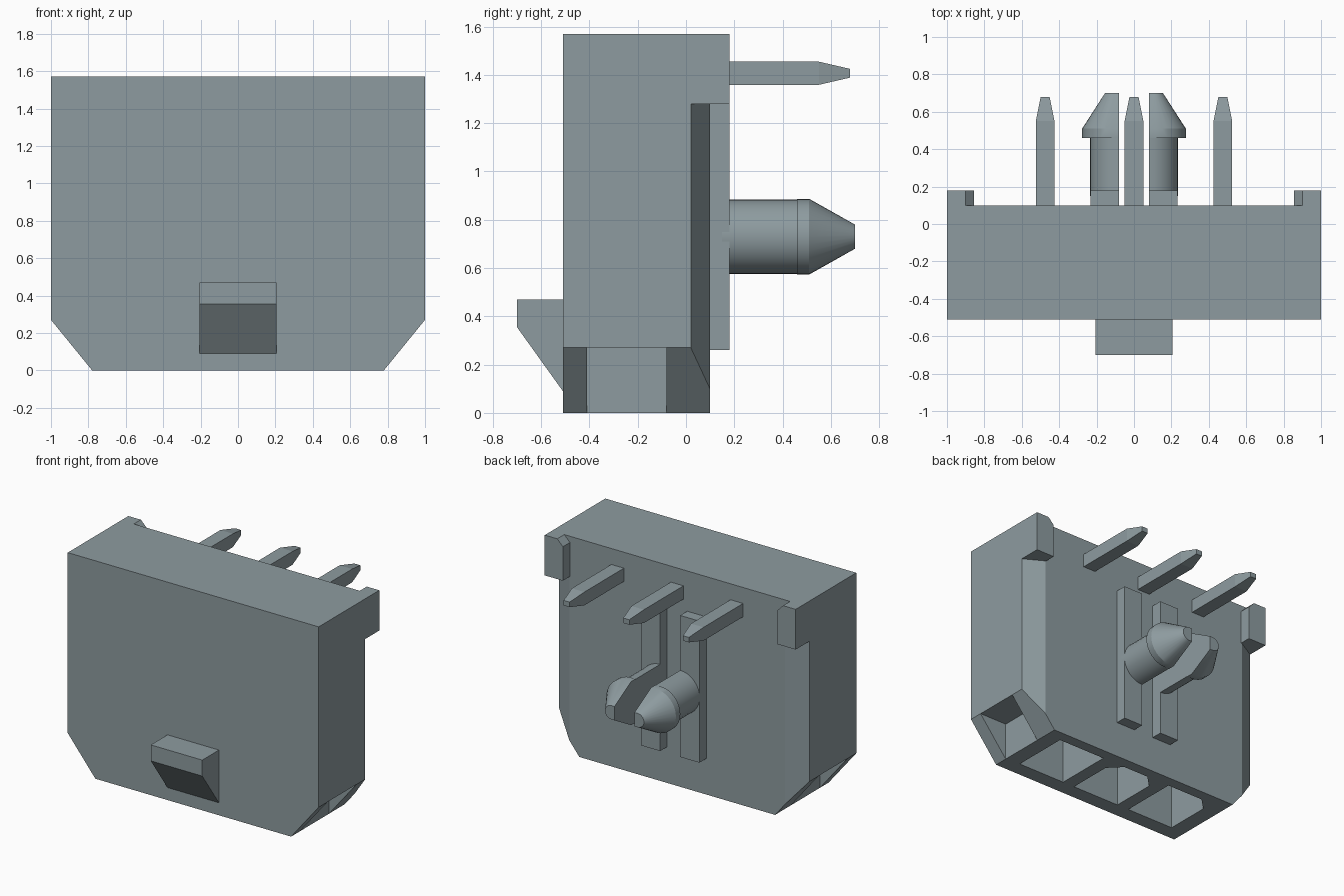
import bpy
import bmesh
import math

cube = bpy.data.objects.get("Cube")
if cube:
    bpy.data.objects.remove(cube, do_unlink=True)

COLOUR = (0.27, 0.33, 0.35, 1.0)
grey = bpy.data.materials.new("blue grey plastic")
grey.use_nodes = True
grey.diffuse_color = COLOUR
grey.node_tree.nodes["Principled BSDF"].inputs["Base Color"].default_value = COLOUR


def loft(name, rings, smooth=False):
    """Skin a stack of equal-length rings and cap both ends."""
    bm = bmesh.new()
    loops = [[bm.verts.new(p) for p in ring] for ring in rings]
    n = len(loops[0])
    for a, b in zip(loops, loops[1:]):
        for i in range(n):
            j = (i + 1) % n
            bm.faces.new((a[i], a[j], b[j], b[i]))
    bm.faces.new(loops[0])
    bm.faces.new(loops[-1])
    bmesh.ops.recalc_face_normals(bm, faces=bm.faces)
    mesh = bpy.data.meshes.new(name)
    bm.to_mesh(mesh)
    bm.free()
    mesh.materials.append(grey)
    obj = bpy.data.objects.new(name, mesh)
    bpy.context.collection.objects.link(obj)
    if smooth:
        bpy.ops.object.select_all(action="DESELECT")
        obj.select_set(True)
        bpy.context.view_layer.objects.active = obj
        bpy.ops.object.shade_smooth_by_angle(angle=math.radians(30))
    return obj


def prism(name, points, axis, lo, hi):
    """Extrude a 2D outline along one axis."""
    def place(p, d):
        q = list(p)
        q.insert("xyz".index(axis), d)
        return q
    return loft(name, [[place(p, d) for p in points] for d in (lo, hi)])


def rect(x0, x1, y0, y1):
    return [(x0, y0), (x1, y0), (x1, y1), (x0, y1)]


def cut(target, cutter):
    cutter.hide_render = True
    mod = target.modifiers.new("cut", "BOOLEAN")
    mod.operation = "DIFFERENCE"
    mod.solver = "EXACT"
    mod.object = cutter
    bpy.context.view_layer.objects.active = target
    bpy.ops.object.modifier_apply(modifier=mod.name)
    bpy.data.objects.remove(cutter, do_unlink=True)


FRONT, BACK, TOP = -0.51, 0.10, 1.57
SIDES = ((1, "left"), (-1, "right"))

# Housing with sloped lower corners
half = [(0.78, 0), (1, 0.27), (1, TOP)]
outline = half + [(-x, z) for x, z in reversed(half)]
housing = prism("housing", outline, "y", FRONT, BACK)

for s, side in SIDES:
    # Back edge chamfer below the corner foot
    wedge = [(s * 1.035, 0), (s * 0.825, 0.12), (s * 1.035, 0.12)]
    cut(housing, prism("edge_cutter", wedge, "z", -0.1, 1.28))
    # Notch in the sloped corner
    notch = rect(s * 0.78, s * 1.1, -0.41, -0.08)
    cut(housing, prism("notch_cutter", notch, "z", -0.1, 0.27))

# Three contact cavities, some with clipped back corners
W, Y0, Y1, C = 0.19, -0.40, 0.02, 0.09
for x, clip_left, clip_right in ((0.475, 0, 0), (0, C, C), (-0.475, 0, C)):
    shape = [(x - W, Y0), (x + W, Y0)]
    shape += [(x + W, Y1 - clip_left), (x + W - clip_left, Y1)] if clip_left else [(x + W, Y1)]
    shape += [(x - W + clip_right, Y1), (x - W, Y1 - clip_right)] if clip_right else [(x - W, Y1)]
    cut(housing, prism("cavity_cutter", shape, "z", -0.1, 1.2))

# Latch ramp on the front
ramp = [(FRONT + 0.02, 0.47), (-0.70, 0.47), (-0.70, 0.355), (FRONT, 0.09), (FRONT + 0.02, 0.09)]
prism("latch_ramp", ramp, "x", -0.205, 0.205)

# Contact pins with tapered tips
for x, label in ((0.475, "left"), (0, "middle"), (-0.475, "right")):
    rings = []
    for y, w, h in ((0.05, 0.05, 0.048), (0.55, 0.05, 0.048), (0.68, 0.024, 0.018)):
        rings.append([(px, y, pz) for px, pz in rect(x - w, x + w, 1.407 - h, 1.407 + h)])
    loft("pin_" + label, rings)

INNER, PEG_Z = 0.08, 0.73


def half_round(s, y, centre, r):
    """D-shaped ring whose flat side faces the middle."""
    ring = []
    for i in range(17):
        t = math.pi * (i / 16 - 0.5)
        ring.append((s * (centre + r * math.cos(t)), y, PEG_Z + r * math.sin(t)))
    if centre > INNER:
        ring += [(s * INNER, y, PEG_Z + r), (s * INNER, y, PEG_Z - r)]
    return ring


for s, side in SIDES:
    # Corner foot with bevelled inner top edge
    foot = [(s, TOP), (s * 0.9, TOP), (s * 0.855, 1.525), (s * 0.855, 1.28), (s, 1.28)]
    prism("corner_foot_" + side, foot, "y", BACK - 0.001, 0.18)
    # Rib carrying the peg prong
    prism("rib_" + side, rect(s * INNER, s * 0.233, 0.05, 0.18), "z", 0.26, 1.28)
    # Split locating peg
    loft("prong_shaft_" + side,
         [half_round(s, y, INNER, 0.155) for y in (0.15, 0.47)], smooth=True)
    loft("prong_head_" + side,
         [half_round(s, 0.46, 0.12, 0.157),
          half_round(s, 0.51, 0.12, 0.157),
          half_round(s, 0.70, 0.105, 0.05)], smooth=True)
